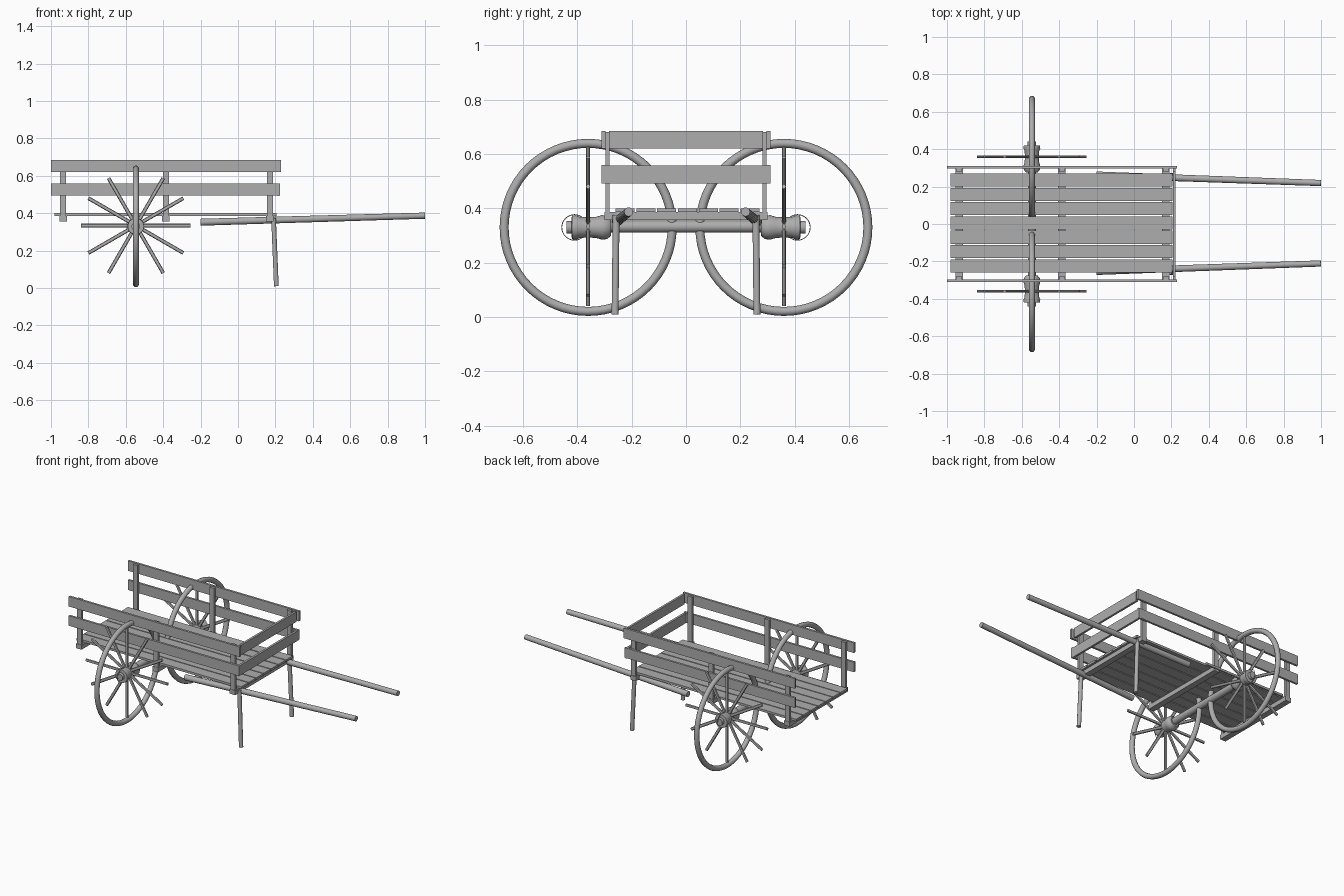
import bpy, bmesh, math
from mathutils import Vector, Matrix

if "Cube" in bpy.data.objects:
    bpy.data.objects.remove(bpy.data.objects["Cube"])

wood = bpy.data.materials.new("plain_grey")
wood.use_nodes = True
GREY = (0.42, 0.42, 0.42, 1)
wood.diffuse_color = GREY
wood.node_tree.nodes["Principled BSDF"].inputs["Base Color"].default_value = GREY


def finish(name, bm, smooth=False):
    bmesh.ops.recalc_face_normals(bm, faces=bm.faces)
    mesh = bpy.data.meshes.new(name)
    bm.to_mesh(mesh)
    bm.free()
    mesh.materials.append(wood)
    obj = bpy.data.objects.new(name, mesh)
    bpy.context.collection.objects.link(obj)
    if smooth:
        bpy.ops.object.select_all(action='DESELECT')
        obj.select_set(True)
        bpy.context.view_layer.objects.active = obj
        bpy.ops.object.shade_smooth_by_angle(angle=math.radians(40))
    return obj


def box(name, x, y, z):
    """Box given by its extents on each axis."""
    bm = bmesh.new()
    size = [b - a for a, b in (x, y, z)]
    mid = [(a + b) / 2 for a, b in (x, y, z)]
    bmesh.ops.create_cube(bm, size=1, matrix=Matrix.Translation(mid) @ Matrix.Diagonal((*size, 1)))
    return finish(name, bm)


def rod(bm, a, b, r1, r2, sides=12, squash=1):
    """Tapered rod from a to b; squash scales its local y."""
    a, b = Vector(a), Vector(b)
    d = b - a
    m = Matrix.Translation((a + b) / 2) @ d.to_track_quat('Z', 'Y').to_matrix().to_4x4()
    bmesh.ops.create_cone(bm, cap_ends=True, segments=sides, radius1=r1, radius2=r2,
                          depth=d.length, matrix=m @ Matrix.Diagonal((1, squash, 1, 1)))


def ring(name, centre, major, minor, steps, sides):
    """Round-section hoop standing in the yz plane."""
    bm = bmesh.new()
    c = Vector(centre)
    rows = []
    for i in range(steps):
        a = math.tau * i / steps
        out = Vector((0, math.cos(a), math.sin(a)))
        rows.append([bm.verts.new(c + out * (major + minor * math.cos(math.tau * j / sides))
                                  + Vector((minor * math.sin(math.tau * j / sides), 0, 0)))
                     for j in range(sides)])
    for i in range(steps):
        p, q = rows[i], rows[(i + 1) % steps]
        for j in range(sides):
            k = (j + 1) % sides
            bm.faces.new((p[j], q[j], q[k], p[k]))
    return finish(name, bm, True)


def lathe_y(name, x, z, side, profile, steps=24):
    """Turn (y, radius) points around an axis along y."""
    bm = bmesh.new()
    rows = [[bm.verts.new((x + r * math.cos(math.tau * i / steps), side * y,
                           z + r * math.sin(math.tau * i / steps))) for i in range(steps)]
            for y, r in profile]
    for p, q in zip(rows, rows[1:]):
        for i in range(steps):
            k = (i + 1) % steps
            bm.faces.new((p[i], p[k], q[k], q[i]))
    bm.faces.new(rows[0])
    bm.faces.new(rows[-1])
    return finish(name, bm, True)


WX, WY, WZ = -0.546, 0.36, 0.33
POSTS = (-0.935, -0.385, 0.17)

# Floor planks
for i in range(7):
    y = 0.235 - i * 0.0765
    box(f"floor_plank_{i + 1}", (-0.98, 0.205), (y - 0.035, y + 0.035), (0.386, 0.4))

# Cross beams under the floor
for i, x in enumerate(POSTS):
    box(f"cross_beam_{i + 1}", (x - 0.02, x + 0.02), (-0.3, 0.3), (0.357, 0.386))

# Axle
bm = bmesh.new()
rod(bm, (WX, -0.3, WZ + 0.003), (WX, 0.3, WZ + 0.003), 0.022, 0.022, 16)
finish("axle", bm, True)

# Front boards
box("front_board_upper", (0.208, 0.222), (-0.284, 0.284), (0.62, 0.685))
box("front_board_lower", (0.208, 0.222), (-0.31, 0.31), (0.492, 0.557))

HUB = [(0.275, 0.03), (0.29, 0.043), (0.31, 0.045), (0.33, 0.039), (0.36, 0.037),
       (0.39, 0.039), (0.405, 0.045), (0.42, 0.043), (0.421, 0.023), (0.44, 0.023)]

for label, s in (("left", 1), ("right", -1)):
    # Side boards and posts
    for level, z, end in (("upper", 0.62, 0.23), ("lower", 0.495, 0.224)):
        box(f"side_board_{level}_{label}", (-1, end), sorted((s * 0.297, s * 0.311)), (z, z + 0.065))
    for i, x in enumerate(POSTS):
        box(f"side_post_{i + 1}_{label}", (x - 0.016, x + 0.016),
            sorted((s * 0.281, s * 0.297)), (0.36, 0.68))

    # Wheel: hoop, hub, thin hub ring and spokes
    ring(f"wheel_rim_{label}", (WX, s * WY, WZ), 0.309, 0.0165, 64, 10)
    lathe_y(f"wheel_hub_{label}", WX, WZ, s, HUB)
    ring(f"hub_ring_{label}", (WX, s * 0.41, WZ), 0.047, 0.0015, 32, 6)
    bm = bmesh.new()
    for i in range(12):
        a = math.tau * i / 12
        d = Vector((math.cos(a), 0, math.sin(a)))
        c = Vector((WX, s * WY, WZ + 0.004))
        rod(bm, c + d * 0.03, c + d * 0.293, 0.01, 0.01, 8)
    for v in bm.verts:
        v.co.y = s * WY + (v.co.y - s * WY) * 0.75
    finish(f"wheel_spokes_{label}", bm, True)

    # Pull handle
    bm = bmesh.new()
    rod(bm, (-0.2, s * 0.258 + 0.004, 0.352), (0.999, s * 0.215 + 0.004, 0.387), 0.0185, 0.0165, 16)
    finish(f"handle_{label}", bm, True)

    # Prop leg
    bm = bmesh.new()
    rod(bm, (0.205, s * 0.261, 0.01), (0.19, s * 0.257, 0.375), 0.013, 0.013, 12)
    finish(f"prop_leg_{label}", bm, True)
